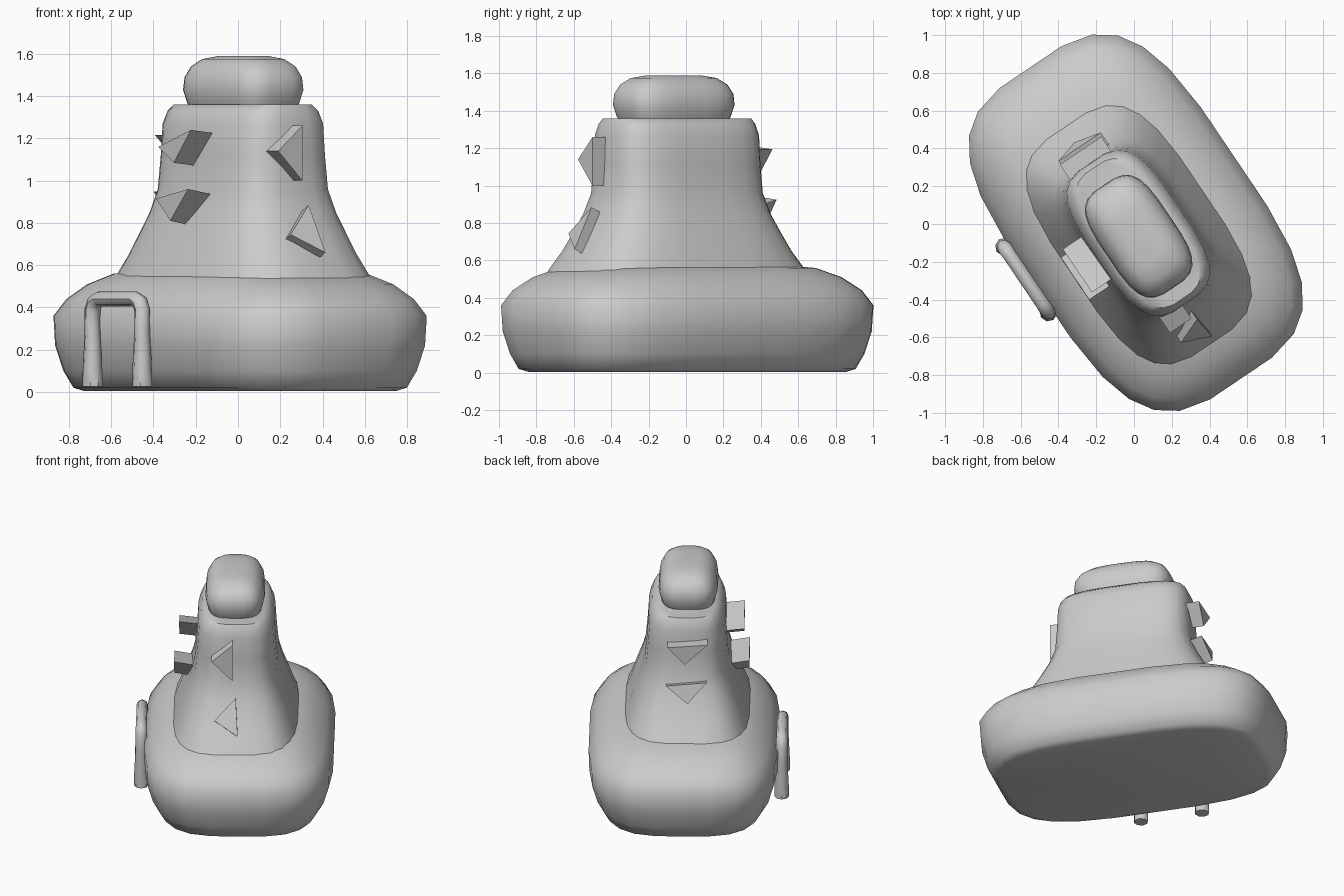
import bpy, bmesh
from math import cos, sin, pi, radians, copysign
from mathutils import Matrix, Vector

if "Cube" in bpy.data.objects:
    bpy.data.objects.remove(bpy.data.objects["Cube"])

# The whole model is turned: u = long axis, v = short axis
TURN = Matrix.Rotation(radians(-56), 4, 'Z')
SEG = 24


def finish(name, bm, smooth):
    bmesh.ops.recalc_face_normals(bm, faces=bm.faces)
    bm.transform(TURN)
    me = bpy.data.meshes.new(name)
    bm.to_mesh(me)
    bm.free()
    ob = bpy.data.objects.new(name, me)
    bpy.context.collection.objects.link(ob)
    if smooth:
        bpy.context.view_layer.objects.active = ob
        ob.select_set(True)
        bpy.ops.object.shade_smooth_by_angle(angle=radians(45))
        ob.select_set(False)
    return ob


def sq(c, n):
    return copysign(abs(c) ** (2 / n), c)


def loft(name, rings, center, n=3.5):
    """Stack rounded-rectangle rings (z, half length, half width)."""
    bm = bmesh.new()
    loops = []
    for z, L, W in rings:
        loops.append([bm.verts.new((center[0] + L * sq(cos(2 * pi * (i + .5) / SEG), n),
                                    center[1] + W * sq(sin(2 * pi * (i + .5) / SEG), n), z))
                      for i in range(SEG)])
    for a, b in zip(loops, loops[1:]):
        for i in range(SEG):
            j = (i + 1) % SEG
            bm.faces.new((a[i], a[j], b[j], b[i]))
    bm.faces.new(loops[0][::-1])
    bm.faces.new(loops[-1])
    return finish(name, bm, True)


def wedge(name, tri, depth):
    """Triangular prism: outer triangle pushed inward by depth."""
    bm = bmesh.new()
    a = [bm.verts.new(p) for p in tri]
    b = [bm.verts.new(Vector(p) + Vector(depth)) for p in tri]
    bm.faces.new(a)
    bm.faces.new(b[::-1])
    for i in range(3):
        j = (i + 1) % 3
        bm.faces.new((a[i], b[i], b[j], a[j]))
    return finish(name, bm, False)


# Wide base cushion
loft("base", [(0.005, .87, .50), (.02, .915, .545), (.10, .955, .59), (.22, .99, .625),
              (.36, 1.0, .63), (.44, .945, .575), (.51, .84, .50),
              (.56, .70, .41), (.58, .45, .28)], (0, .012))

# Flared neck
loft("neck", [(.45, .76, .45), (.56, .69, .41), (.65, .62, .378), (.75, .56, .345),
              (.85, .505, .31), (.96, .465, .28), (1.12, .455, .265), (1.27, .45, .255),
              (1.33, .435, .23), (1.36, .42, .195)], (.053, -.008))

# Rounded cap on top
loft("cap", [(1.33, .29, .165), (1.37, .31, .183), (1.43, .33, .197), (1.49, .325, .19),
             (1.54, .295, .165), (1.575, .24, .125), (1.59, .15, .07)], (.068, -.016))

# Triangular wedges around the neck
wedge("side_wedge_upper", [(-.10, -.387, 1.16), (.175, -.387, 1.24), (.03, -.387, 1.085)],
      (0, .13, -.015))
wedge("side_wedge_lower", [(-.07, -.42, .915), (.20, -.42, .96), (.05, -.42, .81)],
      (0, .14, -.025))
wedge("front_wedge_upper", [(.585, -.165, 1.14), (.585, -.027, 1.26), (.585, -.027, 1.0)],
      (-.10, 0, 0))
wedge("front_wedge_lower", [(.66, -.145, .745), (.605, -.005, .885), (.725, .01, .66)],
      (-.07, 0, -.035))
wedge("back_wedge_upper", [(-.48, -.15, 1.215), (-.48, .115, 1.195), (-.48, 0, 1.07)],
      (.10, 0, 0))
wedge("back_wedge_lower", [(-.50, -.145, .95), (-.50, .125, .925), (-.535, -.02, .81)],
      (.10, 0, -.03))

# Arched handle on the side of the base
cu = bpy.data.curves.new("handle_path", 'CURVE')
cu.dimensions = '3D'
cu.bevel_depth = .045
cu.bevel_resolution = 2
cu.use_fill_caps = True
path = [(-.285, .025, 1.05), (-.285, .10, 1.05), (-.285, .28, .85), (-.285, .39, .85),
        (-.265, .425, .85), (-.23, .44, .8), (.08, .44, .8), (.115, .425, .85),
        (.135, .39, .85), (.135, .28, .85), (.135, .10, 1.05), (.135, .025, 1.05)]
sp = cu.splines.new('POLY')
sp.points.add(len(path) - 1)
for p, (u, z, r) in zip(sp.points, path):
    p.co = (u, -.638, z, 1)
    p.radius = r
tmp = bpy.data.objects.new("handle_path", cu)
bpy.context.collection.objects.link(tmp)
me = bpy.data.meshes.new_from_object(tmp.evaluated_get(bpy.context.evaluated_depsgraph_get()))
bm = bmesh.new()
bm.from_mesh(me)
bmesh.ops.remove_doubles(bm, verts=bm.verts, dist=.0005)
bpy.data.objects.remove(tmp)
bpy.data.meshes.remove(me)
finish("handle", bm, True)
